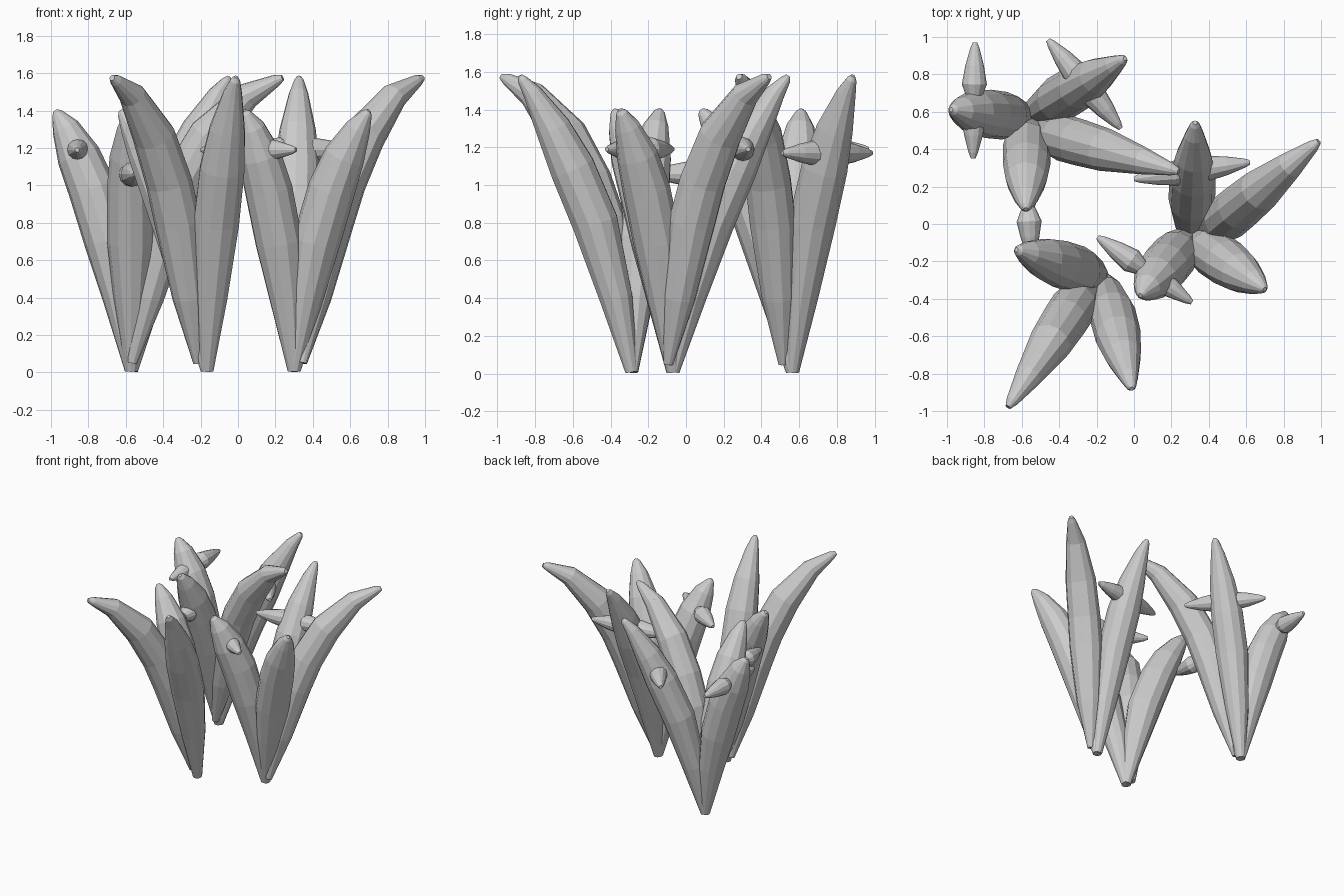
import bpy, bmesh, math
from mathutils import Vector

if "Cube" in bpy.data.objects:
    bpy.data.objects.remove(bpy.data.objects["Cube"])


def tube(name, pts, radii, sides=12):
    """Faceted tapered tube swept along a path."""
    bm = bmesh.new()
    pts = [Vector(p) for p in pts]
    rings = []
    out = pts[-1] - pts[0]
    side = Vector((-out.y, out.x, 0)).normalized()
    for i, (p, r) in enumerate(zip(pts, radii)):
        t = (pts[min(i + 1, len(pts) - 1)] - pts[max(i - 1, 0)]).normalized()
        up = t.cross(side)
        rings.append([bm.verts.new(p + r * (side * math.cos(a) + up * math.sin(a)))
                      for a in (2 * math.pi * k / sides for k in range(sides))])
    for a, b in zip(rings, rings[1:]):
        for k in range(sides):
            j = (k + 1) % sides
            bm.faces.new((a[k], a[j], b[j], b[k]))
    bm.faces.new(rings[0])
    bm.faces.new(rings[-1])
    bmesh.ops.recalc_face_normals(bm, faces=bm.faces)
    me = bpy.data.meshes.new(name)
    bm.to_mesh(me)
    bm.free()
    ob = bpy.data.objects.new(name, me)
    bpy.context.collection.objects.link(ob)
    return ob


# Leaf shapes: root offset, direction in degrees, then (outward reach, height, radius)
LEAVES = {
    "tall_leaf": ((0, 0), 31.5, [(.0, .01, .035), (.085, .4, .09), (.2, .8, .125), (.325, 1.09, .123),
                                 (.43, 1.3, .097), (.545, 1.49, .052), (.6, 1.56, .027), (.613, 1.58, .012)]),
    "bent_leaf": ((.005, -.05), -16.2, [(.0, .05, .025), (.085, .4, .09), (.195, .8, .125), (.285, 1.02, .124),
                                        (.43, 1.265, .115), (.64, 1.48, .073), (.8, 1.56, .033), (.837, 1.575, .016)]),
    "short_leaf": ((0, 0), -91, [(.0, .01, .035), (.075, .4, .095), (.145, .7, .128), (.245, .98, .127),
                                 (.33, 1.16, .11), (.42, 1.31, .068), (.475, 1.385, .03), (.487, 1.4, .012)]),
    "upright_leaf": ((0, 0), 173.5, [(.0, .01, .035), (.06, .4, .095), (.125, .7, .128), (.21, .98, .13),
                                     (.285, 1.16, .117), (.355, 1.31, .075), (.4, 1.385, .03), (.41, 1.4, .012)]),
}

# Plants: base x, base y, rotation, leaves present
PLANTS = [
    (-.57, .565, 0, ("tall_leaf", "bent_leaf", "short_leaf", "upright_leaf")),
    (.3, -.07, 56, ("tall_leaf", "bent_leaf", "short_leaf", "upright_leaf")),
    (-.165, -.288, -107, ("tall_leaf", "bent_leaf", "short_leaf")),
]
for n, (x, y, rot, kinds) in enumerate(PLANTS, 1):
    for kind in kinds:
        (ox, oy), ang, prof = LEAVES[kind]
        c, s = math.cos(math.radians(rot)), math.sin(math.radians(rot))
        bx, by = x + ox * c - oy * s, y + ox * s + oy * c
        c, s = math.cos(math.radians(ang + rot)), math.sin(math.radians(ang + rot))
        tube(f"{kind}_{n}", [(bx + r * c, by + r * s, z) for r, z, _ in prof],
             [p[2] for p in prof])

# Spines piercing the leaves: both tips and height, waisted inside the leaf
SPINES = [
    ((-.86, .35), (-.85, .97), 1.19),
    ((-.46, .985), (-.07, .51), 1.17),
    ((-.58, .36), (-.55, -.18), 1.06),
    ((.0, .24), (.62, .33), 1.19),
    ((-.195, -.07), (.31, -.42), 1.19),
]
STEPS = [(0, .012), (.05, .025), (.2, .05), (.36, .067), (.5, .035),
         (.64, .067), (.8, .05), (.95, .025), (1, .012)]
for n, (a, b, z) in enumerate(SPINES, 1):
    a, b = Vector((*a, z)), Vector((*b, z))
    tube(f"spine_{n}", [a.lerp(b, t) for t, _ in STEPS], [r for _, r in STEPS])
